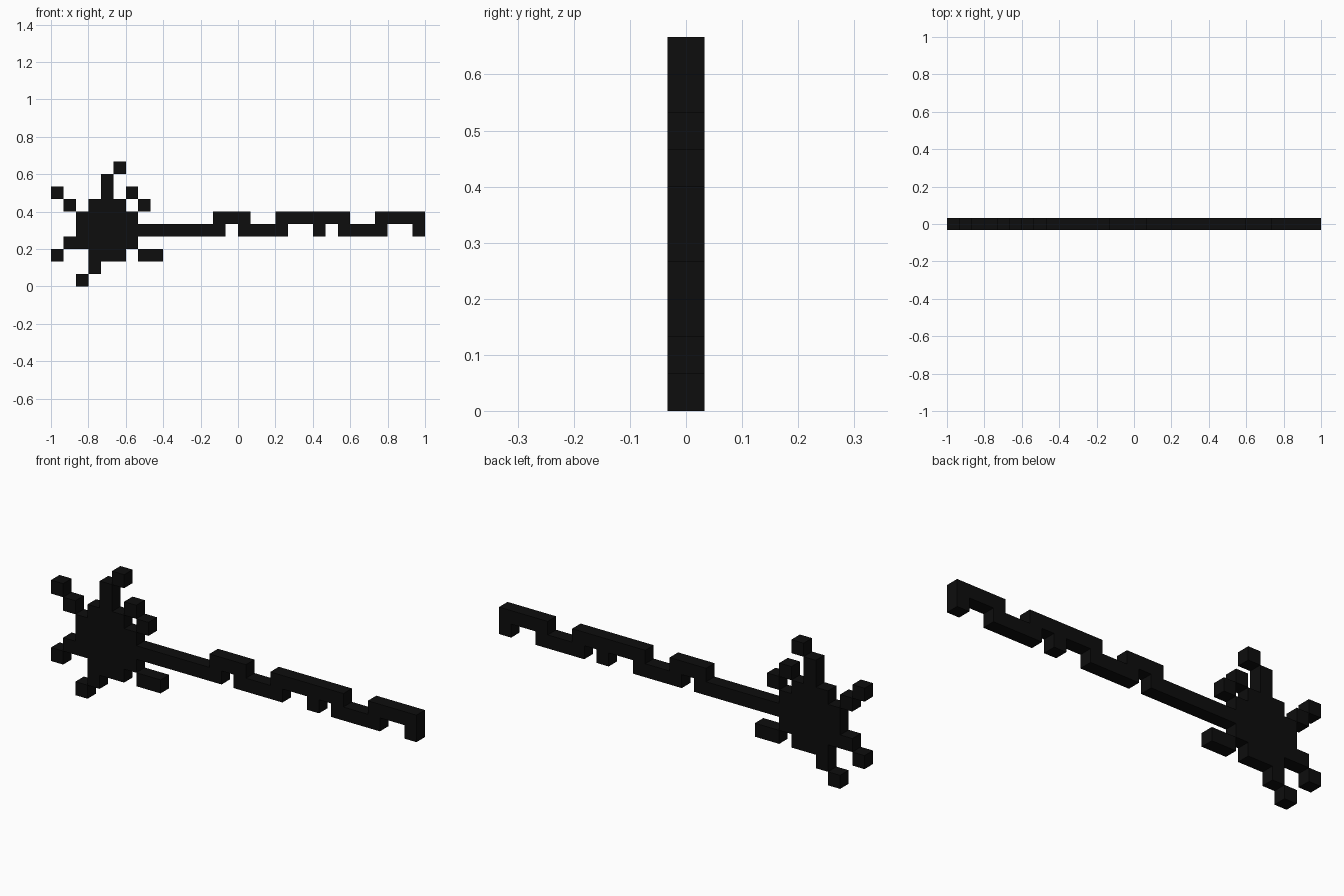
import bpy, bmesh

if "Cube" in bpy.data.objects:
    bpy.data.objects.remove(bpy.data.objects["Cube"])

U = 2 / 30          # one block
H = U / 2           # half thickness

black = bpy.data.materials.new("near_black")
black.diffuse_color = (0.004, 0.004, 0.004, 1)
black.use_nodes = True
black.node_tree.nodes["Principled BSDF"].inputs["Base Color"].default_value = black.diffuse_color

# Each part: runs of blocks as (row from bottom, first column, last column)
PARTS = {
    "head": [(6, 3, 5), (5, 2, 6), (4, 2, 6), (3, 2, 6), (2, 3, 5)],
    "top_spike": [(7, 4, 4), (8, 4, 4), (9, 5, 5)],
    "upper_left_spike": [(7, 0, 0), (6, 1, 1)],
    "upper_right_spike": [(7, 6, 6), (6, 7, 7)],
    "lower_left_spike": [(3, 1, 1), (2, 0, 0)],
    "bottom_spike": [(1, 3, 3), (0, 2, 2)],
    "lower_right_spike": [(2, 7, 8)],
    "shaft": [(4, 7, 13), (5, 13, 15), (4, 15, 18), (5, 18, 23),
              (4, 23, 26), (5, 26, 29)],
    "shaft_teeth": [(4, 21, 21), (4, 29, 29)],
}


def cells_of(runs):
    return {(c, r) for r, a, b in runs for c in range(a, b + 1)}


filled = set().union(*(cells_of(runs) for runs in PARTS.values()))


def build(name, runs):
    """Blocks of one part, leaving out walls hidden between blocks."""
    bm = bmesh.new()

    def quad(pts):
        bm.faces.new([bm.verts.new(p) for p in pts])

    for c, r in sorted(cells_of(runs)):
        x0, z0 = c * U - 1, r * U
        x1, z1 = x0 + U, z0 + U
        corners = [(x0, z0), (x1, z0), (x1, z1), (x0, z1)]
        quad([(x, -H, z) for x, z in corners])
        quad([(x, H, z) for x, z in reversed(corners)])
        # walls below, right, above, left
        for k, (dc, dr) in enumerate([(0, -1), (1, 0), (0, 1), (-1, 0)]):
            if (c + dc, r + dr) not in filled:
                (ax, az), (bx, bz) = corners[k], corners[(k + 1) % 4]
                quad([(ax, -H, az), (ax, H, az), (bx, H, bz), (bx, -H, bz)])
    bmesh.ops.remove_doubles(bm, verts=bm.verts, dist=1e-4)
    mesh = bpy.data.meshes.new(name)
    bm.to_mesh(mesh)
    bm.free()
    mesh.materials.append(black)
    bpy.context.collection.objects.link(bpy.data.objects.new(name, mesh))


for part, runs in PARTS.items():
    build(part, runs)
